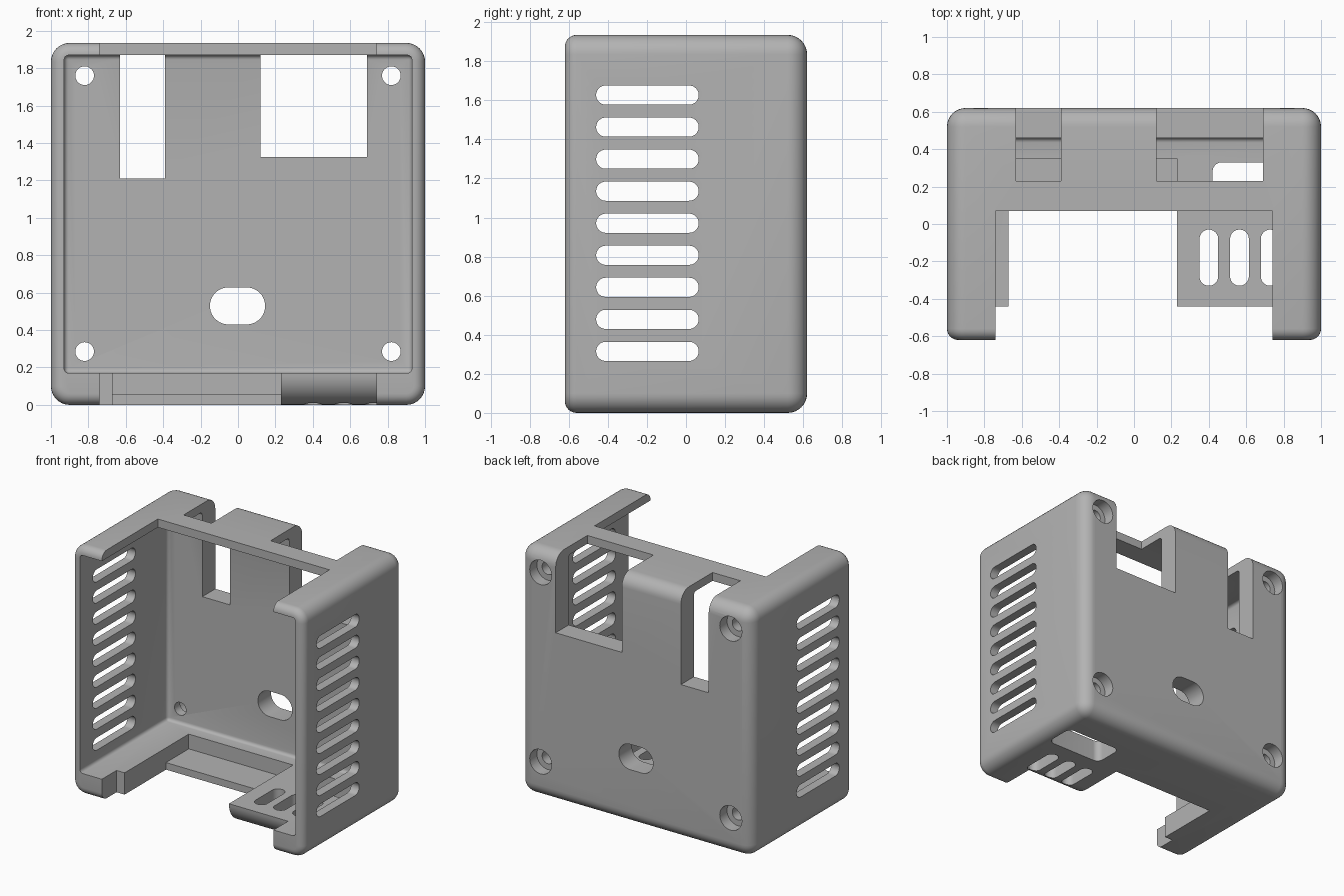
import bpy, bmesh, math
from mathutils import Vector

if "Cube" in bpy.data.objects:
    bpy.data.objects.remove(bpy.data.objects["Cube"])

W, D, H = 1.0, 0.62, 1.935      # half width, half depth, height


def new_object(name, bm):
    bmesh.ops.recalc_face_normals(bm, faces=bm.faces)
    mesh = bpy.data.meshes.new(name)
    bm.to_mesh(mesh)
    bm.free()
    ob = bpy.data.objects.new(name, mesh)
    bpy.context.collection.objects.link(ob)
    return ob


def box_bm(x0, x1, y0, y1, z0, z1):
    bm = bmesh.new()
    bmesh.ops.create_cube(bm, size=1)
    for v in bm.verts:
        v.co = Vector(((x0 + x1) / 2 + v.co.x * (x1 - x0),
                       (y0 + y1) / 2 + v.co.y * (y1 - y0),
                       (z0 + z1) / 2 + v.co.z * (z1 - z0)))
    return bm


def round_edges(bm, edges, radius, segments):
    bmesh.ops.bevel(bm, geom=edges, offset=radius, segments=segments,
                    profile=0.5, affect='EDGES')


def rounded_rect(u0, u1, v0, v1, r, n=10):
    pts = []
    for cu, cv, a in ((u1 - r, v1 - r, 0), (u0 + r, v1 - r, 90),
                      (u0 + r, v0 + r, 180), (u1 - r, v0 + r, 270)):
        for i in range(n + 1):
            t = math.radians(a + 90 * i / n)
            pts.append((cu + r * math.cos(t), cv + r * math.sin(t)))
    return pts


def prism_bm(pts, axis, a, b):
    """Extrude a 2D outline from a to b along an axis."""
    place = {'X': lambda u, v, w: (w, u, v),
             'Y': lambda u, v, w: (u, w, v),
             'Z': lambda u, v, w: (u, v, w)}[axis]
    bm = bmesh.new()
    face = bm.faces.new([bm.verts.new(place(u, v, a)) for u, v in pts])
    ext = bmesh.ops.extrude_face_region(bm, geom=[face])
    shift = Vector(place(0, 0, b - a))
    for v in ext['geom']:
        if isinstance(v, bmesh.types.BMVert):
            v.co += shift
    bmesh.ops.remove_doubles(bm, verts=bm.verts, dist=1e-5)
    return bm


# Outer shell: large rounding on sides and back, smaller on the front rim
bm = box_bm(-W, W, -D, D, 0, H)
round_edges(bm, [e for e in bm.edges
                 if not all(v.co.y < 0 for v in e.verts)], 0.1, 8)
bm.edges.ensure_lookup_table()
round_edges(bm, [e for e in bm.edges
                 if all(v.co.y < -D + 1e-4 for v in e.verts)], 0.06, 6)
case = new_object("case_shell", bm)

cutters = []


def cut_box(*dims):
    cutters.append(box_bm(*dims))


def cut_prism(*args):
    cutters.append(prism_bm(*args))


# Main cavity, open at the front
bm = box_bm(-0.93, 0.93, -0.8, 0.46, 0.17, 1.87)
round_edges(bm, [e for e in bm.edges
                 if not all(v.co.y < 0 for v in e.verts)], 0.025, 4)
cutters.append(bm)

# Top opening and the two notches through top and back
cut_box(-0.74, 0.74, -0.8, 0.07, 1.7, 2.1)
cut_box(-0.63, -0.39, 0.23, 0.8, 1.21, 2.1)
cut_box(0.12, 0.69, 0.23, 0.8, 1.325, 2.1)

# Bottom opening, with a lowered ledge behind it
cut_box(-0.74, 0.74, -0.8, -0.44, -0.2, 0.4)
cut_box(-0.67, 0.23, -0.6, 0.07, -0.2, 0.4)
cut_box(-0.67, 0.23, 0.0, 0.35, 0.055, 0.3)

# Rounded underside of the bottom tongue
arc = [(-0.27 - 0.17 * math.cos(t), 0.17 - 0.17 * math.sin(t))
       for t in (math.pi / 2 * i / 12 for i in range(13))]
cut_prism([(-0.5, -0.1), (-0.5, 0.17)] + arc + [(-0.27, -0.1)], 'X', 0.23, 0.74)

# Bottom vents and cable hole
for i in range(3):
    x = 0.4 + 0.164 * i
    cut_prism(rounded_rect(x - 0.05, x + 0.05, -0.33, -0.03, 0.0499), 'Z', -0.2, 0.4)
cut_prism(rounded_rect(0.42, 0.9, 0.09, 0.33, 0.05), 'Z', -0.2, 0.3)

# Side vents, both sides
for i in range(9):
    z = 0.315 + 0.164 * i
    cut_prism(rounded_rect(-0.46, 0.065, z - 0.049, z + 0.049, 0.0489), 'X', -1.2, 1.2)

# Oval cable slot in the back
cut_prism(rounded_rect(-0.15, 0.145, 0.43, 0.628, 0.0985), 'Y', 0.3, 0.8)

# Screw holes with counterbores from the back
for x in (-0.82, 0.82):
    for z in (0.285, 1.76):
        for r, y in ((0.05, 0.3), (0.095, 0.53)):
            cut_prism([(x + r * math.cos(math.tau * k / 32),
                        z + r * math.sin(math.tau * k / 32)) for k in range(32)],
                      'Y', y, 0.8)

# Apply the cuts one after another
bpy.context.view_layer.objects.active = case
for bm in cutters:
    cutter = new_object("cutter", bm)
    cutter.hide_render = True
    mod = case.modifiers.new("cut", 'BOOLEAN')
    mod.operation = 'DIFFERENCE'
    mod.solver = 'EXACT'
    mod.object = cutter
    bpy.ops.object.modifier_apply(modifier=mod.name)
    bpy.data.objects.remove(cutter)

# Plain grey finish
grey = bpy.data.materials.new("grey plastic")
grey.diffuse_color = (0.45, 0.45, 0.45, 1)
grey.use_nodes = True
grey.node_tree.nodes["Principled BSDF"].inputs["Base Color"].default_value = grey.diffuse_color
case.data.materials.clear()
case.data.materials.append(grey)
for p in case.data.polygons:
    p.material_index = 0
case.select_set(True)
bpy.ops.object.shade_smooth_by_angle(angle=math.radians(30))
